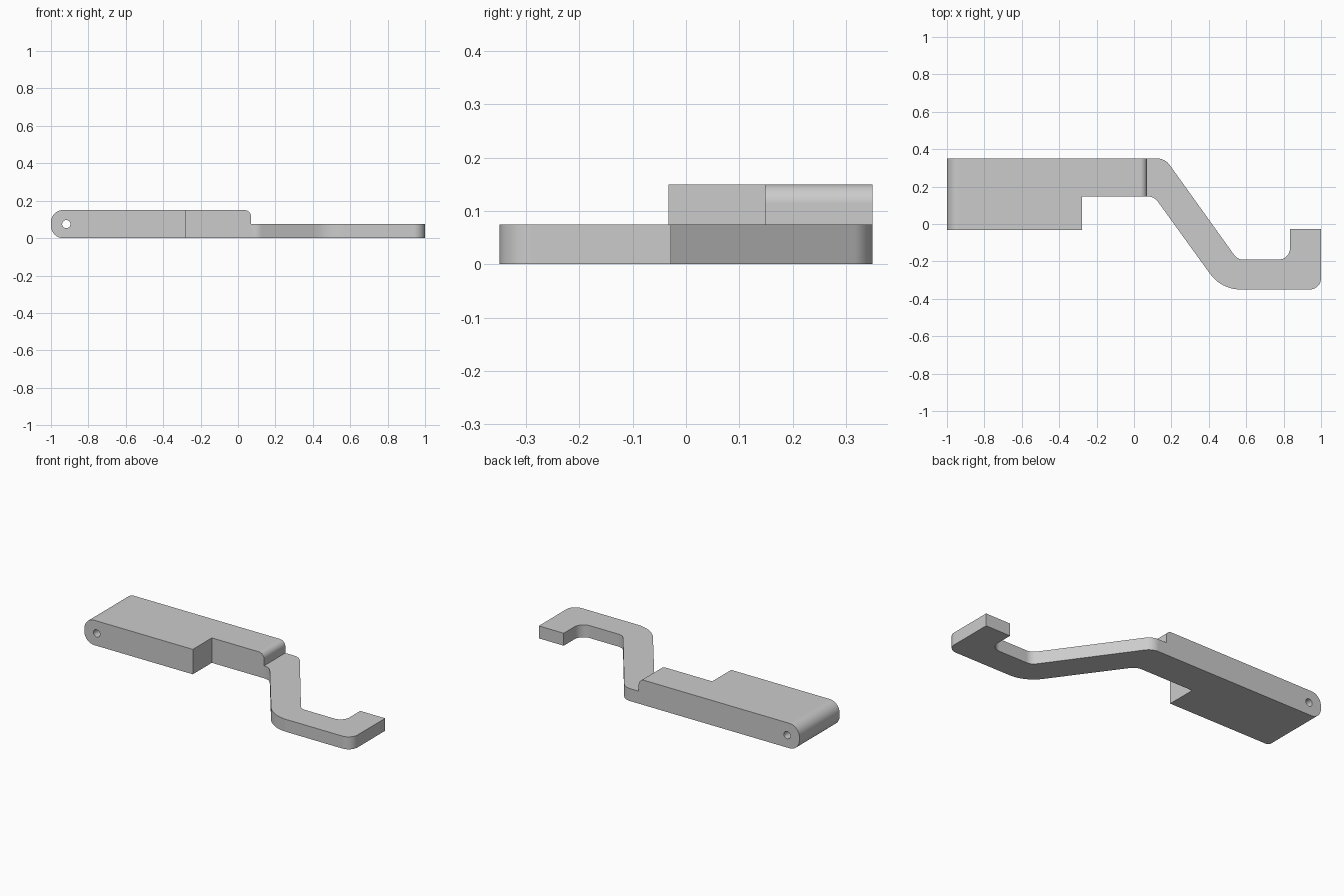
import bpy
import bmesh
import math
from mathutils import Vector

if "Cube" in bpy.data.objects:
    bpy.data.objects.remove(bpy.data.objects["Cube"])

grey = bpy.data.materials.new("plain_grey")
grey.use_nodes = True
colour = (0.6, 0.6, 0.6, 1)
grey.diffuse_color = colour
grey.node_tree.nodes["Principled BSDF"].inputs["Base Color"].default_value = colour


def rounded(corners, steps=10):
    """Outline from (a, b, radius) corners, with an arc at each rounded one."""
    points = []
    for i, (a, b, radius) in enumerate(corners):
        p = Vector((a, b))
        if radius == 0:
            points.append(p)
            continue
        u = (Vector(corners[i - 1][:2]) - p).normalized()
        v = (Vector(corners[(i + 1) % len(corners)][:2]) - p).normalized()
        half = math.acos(u.dot(v)) / 2
        centre = p + (u + v).normalized() * radius / math.sin(half)
        start = p + u * radius / math.tan(half) - centre
        end = p + v * radius / math.tan(half) - centre
        for k in range(steps + 1):
            # Sweep from start to end at even angles
            sweep = math.pi - 2 * half
            t = sweep * k / steps
            points.append(centre + (start * math.sin(sweep - t) + end * math.sin(t))
                          / math.sin(sweep))
    return points


def prism(name, outline, place, direction):
    """Closed solid from an outline, placed in space and swept along a direction."""
    bm = bmesh.new()
    near = [bm.verts.new(place(p)) for p in outline]
    far = [bm.verts.new(v.co + Vector(direction)) for v in near]
    bm.faces.new(near)
    bm.faces.new(far[::-1])
    for i in range(len(near)):
        bm.faces.new((near[i], near[i - 1], far[i - 1], far[i]))
    bmesh.ops.recalc_face_normals(bm, faces=bm.faces)
    mesh = bpy.data.meshes.new(name)
    bm.to_mesh(mesh)
    bm.free()
    mesh.materials.append(grey)
    obj = bpy.data.objects.new(name, mesh)
    bpy.context.scene.collection.objects.link(obj)
    return obj


def cut(target, tool, operation):
    tool.hide_render = True
    mod = target.modifiers.new(operation.title(), 'BOOLEAN')
    mod.operation = operation
    mod.solver = 'EXACT'
    mod.object = tool
    bpy.context.view_layer.objects.active = target
    bpy.ops.object.modifier_apply(modifier=mod.name)
    bpy.data.objects.remove(tool)


# Plan outline: wide block, slanted arm and hooked end
plan = rounded([
    (-1, 0.35, 0), (0.166, 0.35, 0.08), (0.553, -0.19, 0.06),
    (0.834, -0.19, 0.06), (0.834, -0.028, 0), (1, -0.028, 0),
    (1, -0.35, 0.06), (0.467, -0.35, 0.2), (0.107, 0.148, 0.07),
    (-0.278, 0.148, 0), (-0.278, -0.033, 0), (-1, -0.033, 0),
])
lever = prism("hooked_lever", plan, lambda p: (p.x, p.y, -0.2), (0, 0, 0.6))

# Side outline: thick block with a rounded end, stepping down to the thin arm
side = rounded([
    (-1, 0, 0.065), (1.2, 0, 0), (1.2, 0.075, 0), (0.07, 0.075, 0),
    (0.07, 0.15, 0.036), (-1, 0.15, 0.065),
])
across = dict(place=lambda p: (p.x, -0.6, p.y), direction=(0, 1.2, 0))
cut(lever, prism("side_cutter", side, **across), 'INTERSECT')

# Pivot hole through the block
ring = [Vector((-0.918 + 0.022 * math.cos(a), 0.075 + 0.022 * math.sin(a)))
        for a in (math.tau * k / 32 for k in range(32))]
cut(lever, prism("hole_cutter", ring, **across), 'DIFFERENCE')

# Smooth rounded corners, flat large faces
bpy.ops.object.select_all(action='DESELECT')
lever.select_set(True)
bpy.context.view_layer.objects.active = lever
bpy.ops.object.shade_smooth_by_angle(angle=math.radians(30))
weighted = lever.modifiers.new("Weighted normals", 'WEIGHTED_NORMAL')
weighted.keep_sharp = True
